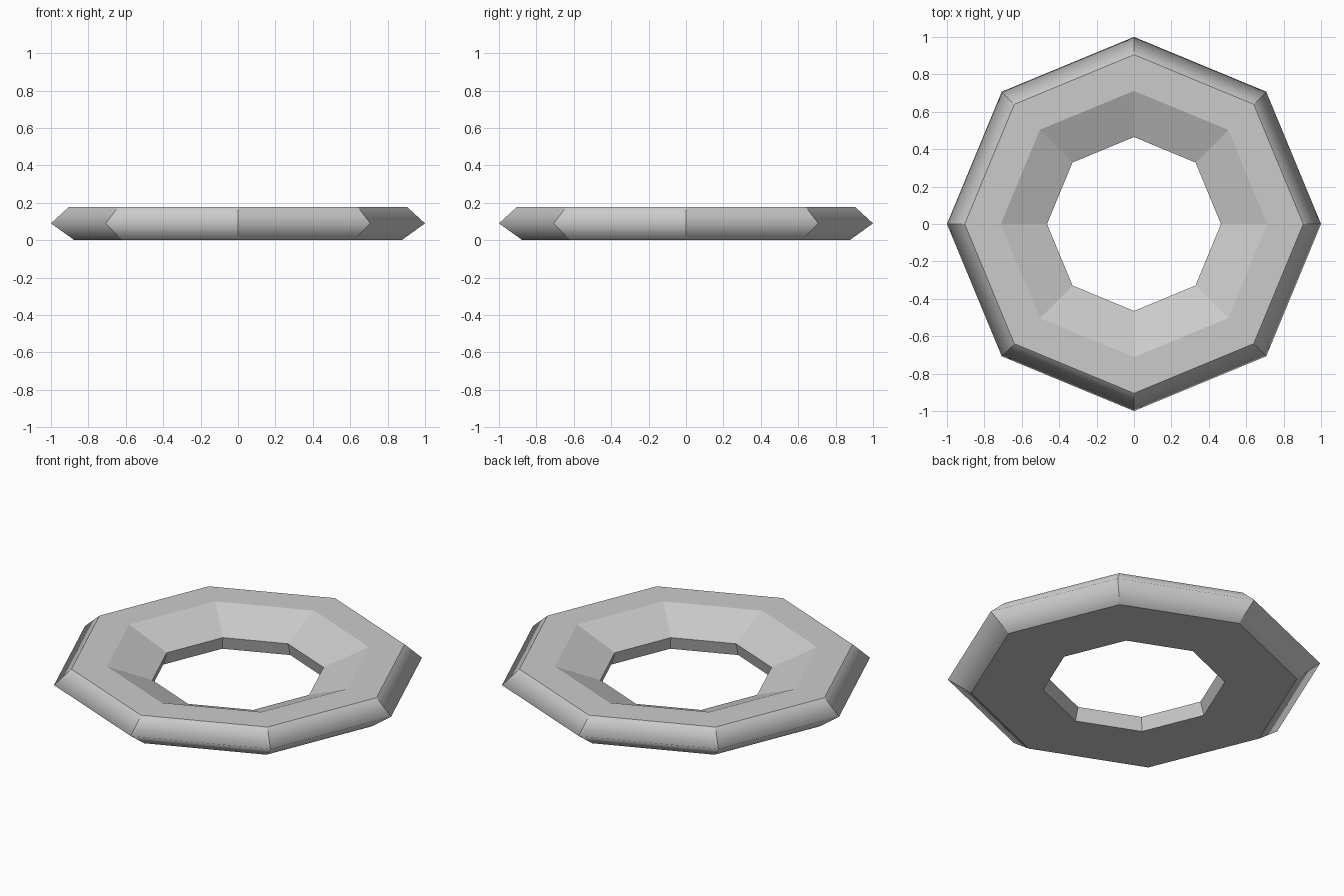
import bpy
import bmesh
from math import cos, sin, pi

cube = bpy.data.objects.get("Cube")
if cube:
    bpy.data.objects.remove(cube, do_unlink=True)

SIDES = 8
# Cross-section (radius, height), starting at the outer tip and going over the top
PROFILE = [(1.0, 0.09), (0.905, 0.177), (0.712, 0.177),
           (0.465, 0.076), (0.488, 0.0), (0.875, 0.0)]

# Plain grey material
grey = bpy.data.materials.new("plain grey")
grey.use_nodes = True
color = (0.6, 0.6, 0.6, 1)
grey.diffuse_color = color
grey.node_tree.nodes["Principled BSDF"].inputs["Base Color"].default_value = color

# Sweep the cross-section around the octagon
bm = bmesh.new()
rings = []
for i in range(SIDES):
    a = 2 * pi * i / SIDES
    rings.append([bm.verts.new((r * cos(a), r * sin(a), z)) for r, z in PROFILE])
n = len(PROFILE)
for i in range(SIDES):
    here, there = rings[i], rings[(i + 1) % SIDES]
    for j in range(n):
        k = (j + 1) % n
        bm.faces.new((here[j], there[j], there[k], here[k]))
bmesh.ops.recalc_face_normals(bm, faces=bm.faces)

# Rounded shading across the outer rim only; every other edge stays crisp
for f in bm.faces:
    f.smooth = True
tips = {ring[0] for ring in rings}
for e in bm.edges:
    e.smooth = all(v in tips for v in e.verts)

mesh = bpy.data.meshes.new("octagonal_ring")
bm.to_mesh(mesh)
bm.free()
mesh.materials.append(grey)
ring_obj = bpy.data.objects.new("octagonal_ring", mesh)
bpy.context.collection.objects.link(ring_obj)
